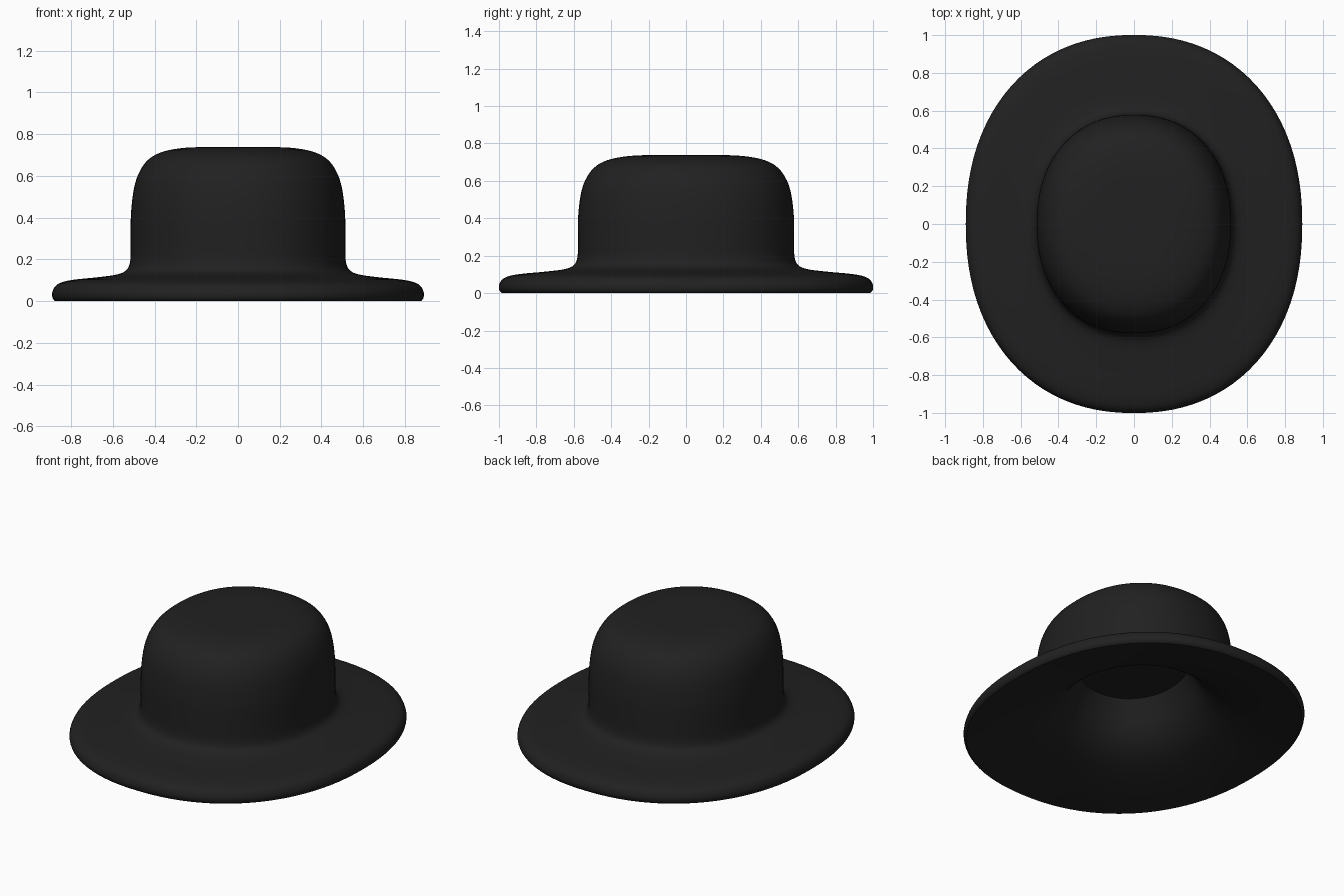
import bpy, bmesh, math
from mathutils import Vector

if "Cube" in bpy.data.objects:
    bpy.data.objects.remove(bpy.data.objects["Cube"])

SEG = 96        # steps around the hat
WIDTH = 0.89    # side-to-side size relative to front-to-back
POWER = 2.2     # slightly squared oval


def smooth_profile(pts, steps=4):
    """Catmull-Rom curve through (radius, z) points."""
    p = [Vector(q) for q in pts]
    p = [p[0]] + p + [p[-1]]
    out = []
    for a, b, c, d in zip(p, p[1:], p[2:], p[3:]):
        for i in range(steps):
            t = i / steps
            out.append(0.5 * (2 * b + (c - a) * t + (2 * a - 5 * b + 4 * c - d) * t ** 2
                              + (3 * b - a - 3 * c + d) * t ** 3))
    return out + [p[-1]]


def oval(r, z, i):
    a = 2 * math.pi * i / SEG
    c, s = math.cos(a), math.sin(a)
    x = math.copysign(abs(c) ** (2 / POWER), c)
    y = math.copysign(abs(s) ** (2 / POWER), s)
    return (WIDTH * r * x, r * y, z)


def loft(name, profile):
    """Closed skin from oval rings, capped at both ends."""
    bm = bmesh.new()
    rings = [[bm.verts.new(oval(r, z, i)) for i in range(SEG)] for r, z in profile]
    for lo, hi in zip(rings, rings[1:]):
        for i in range(SEG):
            j = (i + 1) % SEG
            bm.faces.new((lo[i], lo[j], hi[j], hi[i]))
    bm.faces.new(list(reversed(rings[0])))
    bm.faces.new(rings[-1])
    bmesh.ops.recalc_face_normals(bm, faces=bm.faces)
    me = bpy.data.meshes.new(name)
    bm.to_mesh(me)
    bm.free()
    ob = bpy.data.objects.new(name, me)
    bpy.context.collection.objects.link(ob)
    return ob


# Flared hollow underneath, from the flat inner ceiling down to the rim
underside = smooth_profile([(0.31, 0.37), (0.345, 0.31), (0.41, 0.205), (0.5, 0.13),
                            (0.62, 0.08), (0.8, 0.035), (0.985, 0.0)])
# Rounded rim, brim top, crown wall and domed top
outside = smooth_profile([(0.985, 0.0), (0.998, 0.015), (1.0, 0.04), (0.985, 0.07),
                          (0.95, 0.09), (0.88, 0.103), (0.75, 0.115), (0.65, 0.128),
                          (0.6, 0.15), (0.58, 0.195), (0.578, 0.3), (0.576, 0.42),
                          (0.56, 0.54), (0.53, 0.62), (0.48, 0.68), (0.4, 0.717),
                          (0.28, 0.735), (0.14, 0.738), (0.03, 0.739)])

hat = loft("hat", underside + outside[1:])

felt = bpy.data.materials.new("black_felt")
felt.diffuse_color = (0.015, 0.015, 0.015, 1)
felt.use_nodes = True
felt.node_tree.nodes["Principled BSDF"].inputs["Base Color"].default_value = felt.diffuse_color
hat.data.materials.append(felt)

bpy.context.view_layer.objects.active = hat
hat.select_set(True)
bpy.ops.object.shade_smooth_by_angle(angle=math.radians(40))
